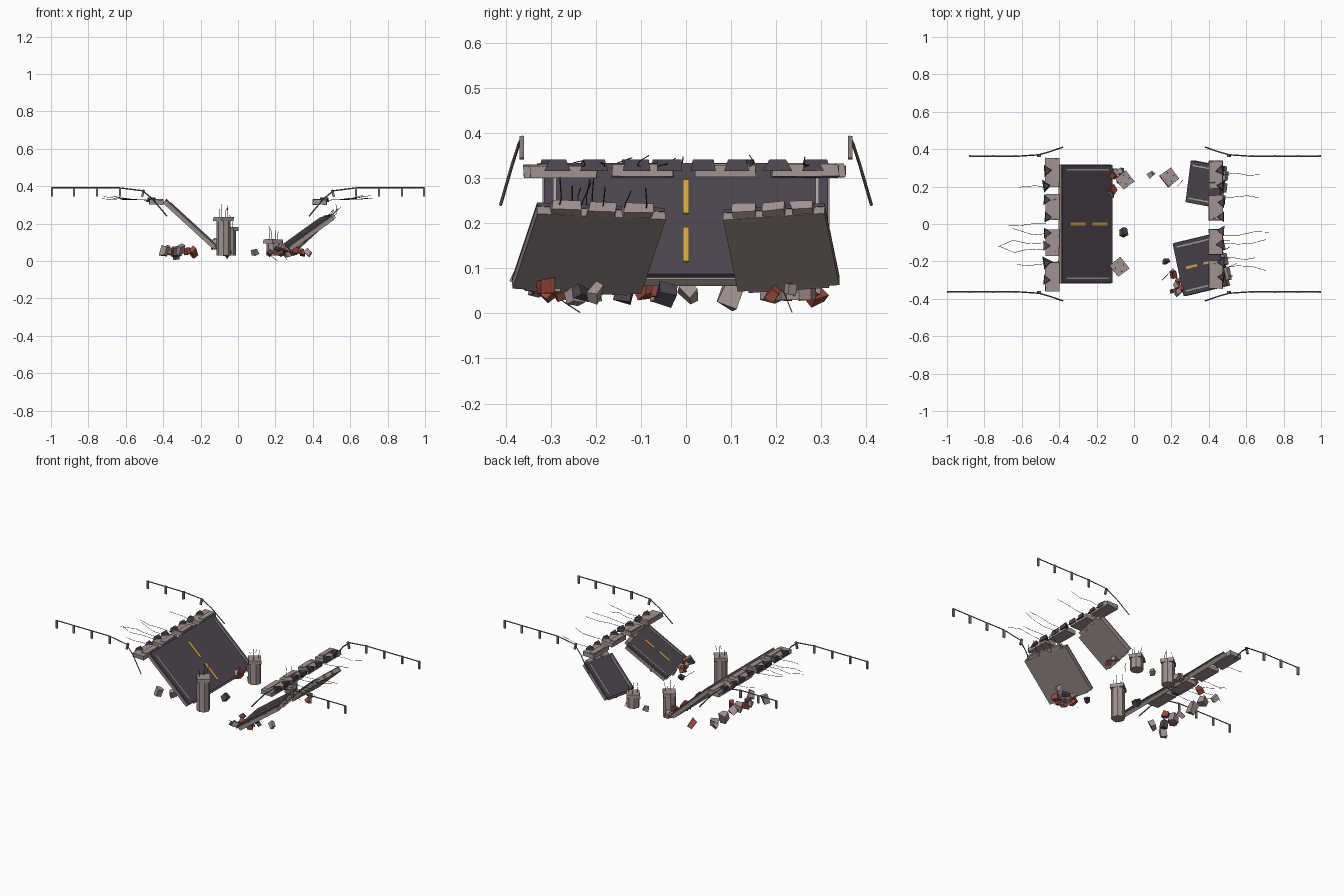
import bpy, bmesh, math, random
from mathutils import Matrix, Vector, Euler

if "Cube" in bpy.data.objects:
    bpy.data.objects.remove(bpy.data.objects["Cube"])

random.seed(11)
rad = math.radians
R = random.uniform


def mat(name, rgb):
    m = bpy.data.materials.new(name)
    m.diffuse_color = (*rgb, 1)
    m.use_nodes = True
    m.node_tree.nodes["Principled BSDF"].inputs["Base Color"].default_value = m.diffuse_color
    return m


ASPHALT = mat("asphalt", (0.075, 0.062, 0.08))
CONCRETE = mat("concrete", (0.36, 0.29, 0.28))
UNDER = mat("dirty_concrete", (0.31, 0.26, 0.245))
BRICK = mat("brick", (0.30, 0.065, 0.045))
YELLOW = mat("yellow_paint", (0.75, 0.43, 0.06))
WHITE = mat("edge_paint", (0.45, 0.40, 0.40))
STEEL = mat("rusted_steel", (0.045, 0.035, 0.03))
RAIL = mat("rail_metal", (0.14, 0.14, 0.13))
POST = mat("post_metal", (0.28, 0.23, 0.22))


def finish(bm, name, material):
    me = bpy.data.meshes.new(name)
    bmesh.ops.recalc_face_normals(bm, faces=bm.faces)
    bm.to_mesh(me)
    bm.free()
    me.materials.append(material)
    ob = bpy.data.objects.new(name, me)
    bpy.context.collection.objects.link(ob)
    return ob


def box(name, m, size, material, jitter=0.0):
    bm = bmesh.new()
    bmesh.ops.create_cube(bm, size=1, matrix=Matrix.Diagonal((*size, 1)))
    for v in bm.verts:
        v.co += Vector([R(-jitter, jitter) * s for s in size])
    bm.transform(m)
    return finish(bm, name, material)


def prism(name, m, sides, r1, r2, depth, material):
    bm = bmesh.new()
    bmesh.ops.create_cone(bm, cap_ends=True, segments=sides, radius1=r1, radius2=r2, depth=depth)
    bm.transform(m)
    return finish(bm, name, material)


def rods(name, paths, radius, material):
    cu = bpy.data.curves.new(name, 'CURVE')
    cu.dimensions = '3D'
    cu.bevel_depth = radius
    cu.bevel_resolution = 0
    cu.use_fill_caps = True
    for pts in paths:
        sp = cu.splines.new('POLY')
        sp.points.add(len(pts) - 1)
        for p, c in zip(sp.points, pts):
            p.co = (*c, 1)
    ob = bpy.data.objects.new(name, cu)
    bpy.context.collection.objects.link(ob)
    bpy.ops.object.select_all(action='DESELECT')
    ob.select_set(True)
    bpy.context.view_layer.objects.active = ob
    bpy.ops.object.convert(target='MESH')
    ob = bpy.context.object
    ob.data.materials.clear()
    ob.data.materials.append(material)


T = Matrix.Translation


# tilted road slabs: local x runs up the slope, z = 0 is the road surface
def slab(name, centre, yaw, slope, roll, length, width, dashes, chunks, bars):
    m = (T(centre) @ Matrix.Rotation(rad(yaw), 4, 'Z') @ Matrix.Rotation(rad(-slope), 4, 'Y')
         @ Matrix.Rotation(rad(roll), 4, 'X'))
    box(name + "_asphalt", m @ T((0, 0, -0.005)), (length, width, 0.010), ASPHALT)
    box(name + "_concrete", m @ T((0, 0, -0.020)), (length * 0.99, width * 1.01, 0.02), UNDER)
    for s in (-1, 1):
        box(name + "_edge_line", m @ T((0, s * (width / 2 - 0.024), 0.001)),
            (length * 0.84, 0.008, 0.003), WHITE)
    for x0, x1 in dashes:
        box(name + "_centre_dash", m @ T(((x0 + x1) / 2, 0, 0.001)), (x1 - x0, 0.014, 0.003), YELLOW)
    box(name + "_lower_lip", m @ T((-length / 2, 0, -0.020)), (0.012, width * 0.8, 0.019), CONCRETE)
    # broken chunks and bars along the upper edge
    for i in range(chunks):
        y = ((i + 0.5) / chunks - 0.5) * width * 0.85
        box(name + "_broken_edge", m @ T((length / 2 + 0.004, y, -0.016)),
            (0.028, width * 0.22, 0.026), CONCRETE, 0.08)
    paths = []
    for i in range(bars):
        y = ((i + 0.5) / bars - 0.5) * width * 0.85
        a = length / 2
        paths.append([m @ Vector(p) for p in ((a - 0.02, y, -0.018), (a + R(0.02, 0.04), y, -0.015),
                                              (a + R(0.05, 0.09), y + R(-0.012, 0.012), R(-0.01, 0.03)))])
    if paths:
        rods(name + "_rebar", paths, 0.0014, STEEL)


slab("left_slab", (-0.249, 0, 0.21), 180, 42.5, 0, 0.365, 0.63,
     [(-0.142, -0.03), (0.015, 0.125)], 0, 0)
slab("front_right_slab", (0.352, -0.217, 0.156), 13.5, 35, -3, 0.292, 0.288,
     [(-0.09, -0.015), (0.025, 0.09)], 3, 5)
slab("back_right_slab", (0.377, 0.212, 0.157), -10.7, 42, 5, 0.24, 0.225, [], 3, 0)

# broken deck edges with jagged asphalt teeth and loose bars
SEGMENTS = [(-0.36, -0.205), (-0.17, -0.03), (0.02, 0.16), (0.198, 0.352)]
for side, tag, k in ((-1, "left", 1.0), (1, "right", 0.96)):
    for y0, y1 in SEGMENTS:
        yc, w = (y0 + y1) / 2 * k, (y1 - y0) * k
        tilt = Matrix.Rotation(rad(side * R(-3, 3)), 4, 'Y')
        box(tag + "_deck_edge", T((side * 0.437, yc, 0.315)) @ tilt, (0.075, w, 0.026), CONCRETE, 0.02)
        box(tag + "_deck_ledge", T((side * 0.418, yc + R(-.015, .015), 0.328)) @ tilt,
            (0.032, w * 0.75, 0.008), CONCRETE, 0.03)
    # teeth touch side by side, points toward the gap in the deck
    n = 8
    for i in range(n):
        y = ((i + 0.5 + R(-.15, .15)) / n - 0.5) * 0.66 * k
        turn = Matrix.Rotation((math.pi if side > 0 else 0) + rad(R(-10, 10)), 4, 'Z')
        m = T((side * R(0.462, 0.472), y, 0.328)) @ turn @ Matrix.Diagonal((0.85, 1.05, 1, 1)) \
            @ Matrix.Rotation(rad(-90), 4, 'Z')
        prism(tag + "_asphalt_tooth", m, 3, R(0.03, 0.042), R(0.018, 0.03), 0.026, ASPHALT)
    paths = []
    for y in ((0.19, -0.0, -0.05, -0.10, -0.14, -0.21) if side < 0 else (0.26, 0.14, -0.06, -0.10, -0.18, -0.23)):
        reach = R(0.15, 0.31)
        paths.append([(side * (0.46 + reach * t), y + d, z) for t, d, z in
                      ((0, 0, 0.325), (0.4, R(-.015, .015), 0.328), (0.7, R(-.02, .02), R(0.328, 0.34)),
                       (1, R(-.03, .03), R(0.33, 0.355)))])
    rods(tag + "_loose_rebar", paths, 0.0012, STEEL)

# guard rails with bent inner ends
for sx in (-1, 1):
    for sy in (-1, 1):
        posts = [0.508, 0.631, 0.754, 0.877, 0.995]
        if sx < 0 and sy > 0:
            posts.pop()
        end = posts[-1] + 0.003
        rods("guard_rail", [[(sx * x, sy * y, z) for x, y, z in
                             ((end, .362, .391), (.631, .362, .391), (.51, .37, .376), (.455, .385, .33), (.38, .411, .24))]],
             0.0036, RAIL)
        for i, x in enumerate(posts):
            m = T((sx * x, sy * 0.364, 0.369 if i else 0.362))
            if i == 0:
                m = m @ Matrix.Rotation(rad(-sx * 15), 4, 'Y')
            box("rail_post", m, (0.012, 0.009, 0.049 if i else 0.04), POST)

# broken columns with caps and protruding bars
for name, x, y, top in (("front_column", -0.078, -0.23, 0.235), ("back_column", -0.05, 0.235, 0.18),
                        ("stub_column", 0.19, 0.25, 0.115)):
    prism(name, T((x, y, (top + 0.03) / 2)), 8, 0.038, 0.038, top - 0.03, CONCRETE)
    box(name + "_cap", T((x, y, top - 0.01)) @ Matrix.Rotation(rad(38), 4, 'Z'),
        (0.075, 0.075, 0.022), CONCRETE, 0.04)
    paths = []
    for i in range(4):
        a = i * math.tau / 4 + 0.4
        px, py = x + 0.024 * math.cos(a), y + 0.024 * math.sin(a)
        paths.append([(px, py, top - 0.03), (px, py, top + 0.025),
                      (px + R(-.008, .008), py + R(-.008, .008), top + R(0.04, 0.07))])
    rods(name + "_rebar", paths, 0.0014, STEEL)


# rubble piles
def chunk(x, y, z, s, material):
    m = T((x, y, z)) @ Euler((R(0, 6), R(0, 6), R(0, 6))).to_matrix().to_4x4()
    box("rubble", m, (s * R(.9, 1.4), s * R(.8, 1.1), s * R(.6, 1)), material, 0.13)


def pile(x0, x1, y0, y1, z0, z1, s0, s1, kinds):
    for k in kinds:
        chunk(R(x0, x1), R(y0, y1), R(z0, z1), R(s0, s1), {'c': CONCRETE, 'b': BRICK, 'a': ASPHALT}[k])


pile(-0.40, -0.17, -0.28, 0.28, 0.045, 0.065, 0.030, 0.045, "ccbccbccbcac")
pile(-0.13, -0.07, 0.15, 0.29, 0.04, 0.10, 0.018, 0.036, "bcbcbbcb")
pile(0.18, 0.26, -0.37, -0.27, 0.04, 0.085, 0.018, 0.032, "bcbbcbac")
pile(0.24, 0.32, -0.32, -0.12, 0.035, 0.055, 0.022, 0.035, "ccab")
pile(0.28, 0.35, 0.13, 0.30, 0.035, 0.055, 0.022, 0.035, "cbc")
for x, y, z, s, k in ((-0.055, -0.045, 0.045, 0.035, ASPHALT), (0.09, 0.265, 0.045, 0.03, CONCRETE),
                      (0.375, -0.2, 0.045, 0.03, CONCRETE), (0.17, -0.2, 0.045, 0.03, ASPHALT),
                      (0.30, -0.31, 0.06, 0.035, BRICK)):
    chunk(x, y, z, s, k)

# bent bars lying in the rubble
rods("ground_rebar", [[(0.15, -0.30, 0.05), (0.18, -0.27, 0.025), (0.21, -0.235, 0.002)],
                      [(0.23, 0.20, 0.08), (0.25, 0.22, 0.04), (0.26, 0.235, 0.002)]], 0.0014, STEEL)
